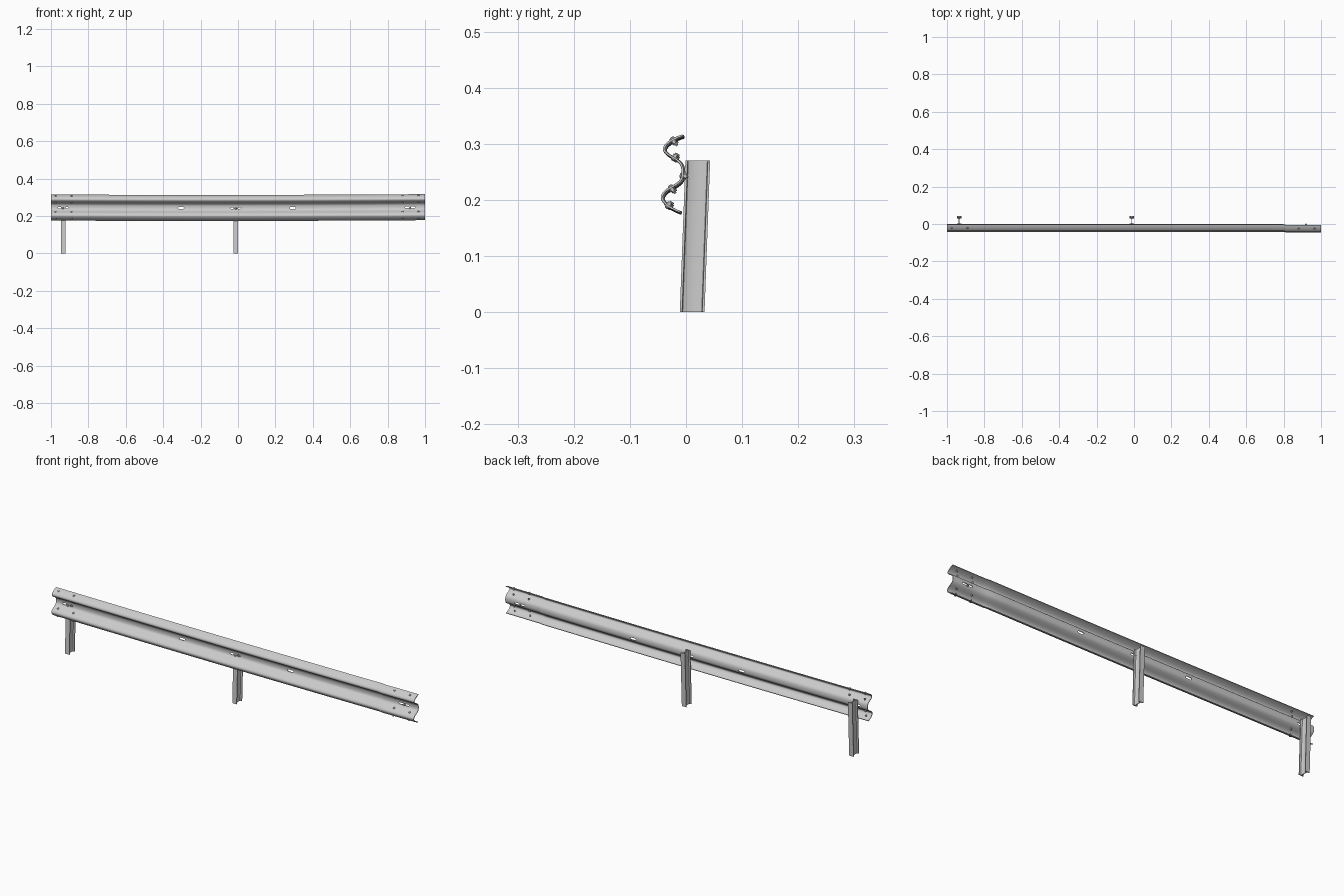
import bpy, bmesh, math
from mathutils import Vector, Matrix

if "Cube" in bpy.data.objects:
    bpy.data.objects.remove(bpy.data.objects["Cube"])

# W-shaped beam section (y, z), top edge to bottom edge
PROFILE = [(-0.003, 0.311), (-0.014, 0.307), (-0.025, 0.301), (-0.034, 0.293),
           (-0.036, 0.285), (-0.029, 0.277), (-0.014, 0.268), (-0.005, 0.258),
           (-0.003, 0.243), (-0.006, 0.232), (-0.016, 0.223), (-0.031, 0.214),
           (-0.039, 0.205), (-0.039, 0.197), (-0.032, 0.188), (-0.022, 0.181),
           (-0.008, 0.175)]
THICK = 0.0035
POST_X = [-0.935, -0.012]


def section(t):
    """Catmull-Rom point on the profile, t in 0..len-1."""
    n = len(PROFILE) - 1
    i = min(int(t), n - 1)
    f = t - i
    a, b, c, d = [Vector(PROFILE[max(0, min(n, i + k))]) for k in (-1, 0, 1, 2)]
    return 0.5 * (2 * b + (c - a) * f + (2 * a - 5 * b + 4 * c - d) * f * f
                  + (3 * b - a - 3 * c + d) * f ** 3)


def beam_point(x, t):
    """Beam surface with slight sag and a stepped lap at the right end."""
    y, z = section(t)
    lap = max(0.0, min(1.0, (x - 0.80) / 0.012))
    sag = 0.003 * x * x + 0.001 * x
    return Vector((x, y - 0.003 * lap, z + sag))


def finish(bm, name, smooth=True):
    bmesh.ops.recalc_face_normals(bm, faces=bm.faces)
    me = bpy.data.meshes.new(name)
    bm.to_mesh(me)
    bm.free()
    ob = bpy.data.objects.new(name, me)
    bpy.context.collection.objects.link(ob)
    if smooth:
        shade(ob)
    return ob


def shade(ob):
    bpy.ops.object.select_all(action='DESELECT')
    ob.select_set(True)
    bpy.context.view_layer.objects.active = ob
    bpy.ops.object.shade_smooth_by_angle(angle=math.radians(35))


# Beam: swept sheet made solid by offsetting along the section normal
def make_beam():
    bm = bmesh.new()
    steps = 3 * (len(PROFILE) - 1)
    ts = [i / 3 for i in range(steps + 1)]
    xs = sorted([-1 + i * 0.1 for i in range(21)] + [0.812])
    rings = []
    for x in xs:
        front, back = [], []
        for t in ts:
            p = beam_point(x, t)
            n = normal(t)
            front.append(bm.verts.new(p + n * THICK / 2))
            back.append(bm.verts.new(p - n * THICK / 2))
        rings.append(front + back[::-1])
    for r, s in zip(rings, rings[1:]):
        for i in range(len(r)):
            j = (i + 1) % len(r)
            bm.faces.new((r[i], r[j], s[j], s[i]))
    m = len(rings[0])
    for r in (rings[0], rings[-1]):
        for i in range(m // 2 - 1):
            bm.faces.new((r[i], r[i + 1], r[m - 2 - i], r[m - 1 - i]))
    return finish(bm, "rail_beam", False)


def normal(t):
    n = len(PROFILE) - 1
    tan = section(min(n, t + 0.05)) - section(max(0, t - 0.05))
    return Vector((0, tan.y, -tan.x)).normalized()


# Rounded slot cutters along the valley
def make_slots(slots):
    bm = bmesh.new()
    for x, half, r in slots:
        z = beam_point(x, 8).z - 0.001
        loop = []
        for k in range(14):
            a = -math.pi / 2 + math.pi * (k % 7) / 6 + (math.pi if k > 6 else 0)
            cx = (half - r) * (1 if k < 7 else -1)
            loop.append(bm.verts.new((x + cx + r * math.cos(a), -0.03, z + r * math.sin(a))))
        face = bm.faces.new(loop)
        ext = bmesh.ops.extrude_face_region(bm, geom=[face])
        vs = [v for v in ext['geom'] if isinstance(v, bmesh.types.BMVert)]
        bmesh.ops.translate(bm, verts=vs, vec=(0, 0.06, 0))
    return finish(bm, "slot_cutter", False)


beam = make_beam()
cutter = make_slots([(-0.305, 0.016, 0.005), (0.293, 0.016, 0.005),
                     (-0.935, 0.028, 0.004), (-0.012, 0.028, 0.004), (0.92, 0.028, 0.004)])
cutter.hide_render = True
mod = beam.modifiers.new("slots", 'BOOLEAN')
mod.operation, mod.solver, mod.object = 'DIFFERENCE', 'EXACT', cutter
bpy.context.view_layer.objects.active = beam
bpy.ops.object.modifier_apply(modifier=mod.name)
bpy.data.objects.remove(cutter)
shade(beam)


# Posts: leaning I-section
def make_post(name, x):
    w, d, tk, web, h = 0.012, 0.044, 0.004, 0.002, 0.27
    half = [(w, 0), (w, tk), (web + 0.002, tk + 0.001), (web, tk + 0.004),
            (web, d - tk - 0.004), (web + 0.002, d - tk - 0.001), (w, d - tk), (w, d)]
    outline = half + [(-px, py) for px, py in reversed(half)]
    bm = bmesh.new()
    lo = [bm.verts.new((x + px, py - 0.011, 0)) for px, py in outline]
    hi = [bm.verts.new((x + px, py - 0.001, h)) for px, py in outline]
    n = len(lo)
    for i in range(n):
        j = (i + 1) % n
        bm.faces.new((lo[i], lo[j], hi[j], hi[i]))
    bm.faces.new(lo)
    bm.faces.new(hi)
    finish(bm, name)


for nm, x in zip(("left_post", "middle_post"), POST_X):
    make_post(nm, x)


# Bolts: domed head in front, shank and hex nut behind
def make_bolt(name, x, t, size=1.0):
    n = normal(t)
    base = Matrix.Translation(beam_point(x, t)) @ n.to_track_quat('Z', 'Y').to_matrix().to_4x4()
    bm = bmesh.new()
    for seg, r1, r2, z0, z1 in ((12, 0.0065, 0.006, 0.001, 0.003), (12, 0.006, 0.003, 0.003, 0.005),
                                (8, 0.003, 0.003, -0.010, 0.002), (6, 0.006, 0.006, -0.007, -0.001)):
        bmesh.ops.create_cone(bm, cap_ends=True, segments=seg, radius1=r1 * size, radius2=r2 * size,
                              depth=z1 - z0,
                              matrix=base @ Matrix.Translation((0, 0, (z0 + z1) / 2)))
    finish(bm, name)


# Splice bolts at both ends, on the four slopes of the beam
for side, columns in (("left", (-0.975, -0.89)), ("right", (0.88, 0.965))):
    for c, x in enumerate(columns):
        for r, t in enumerate((1.6, 5.7, 10.5, 14.3)):
            make_bolt(f"{side}_splice_bolt_{c}_{r}", x, t, 0.8)

# Centre bolts in the slots
for i, x in enumerate(POST_X + [0.92]):
    make_bolt(f"post_bolt_{i}", x, 8.3, 0.9)
